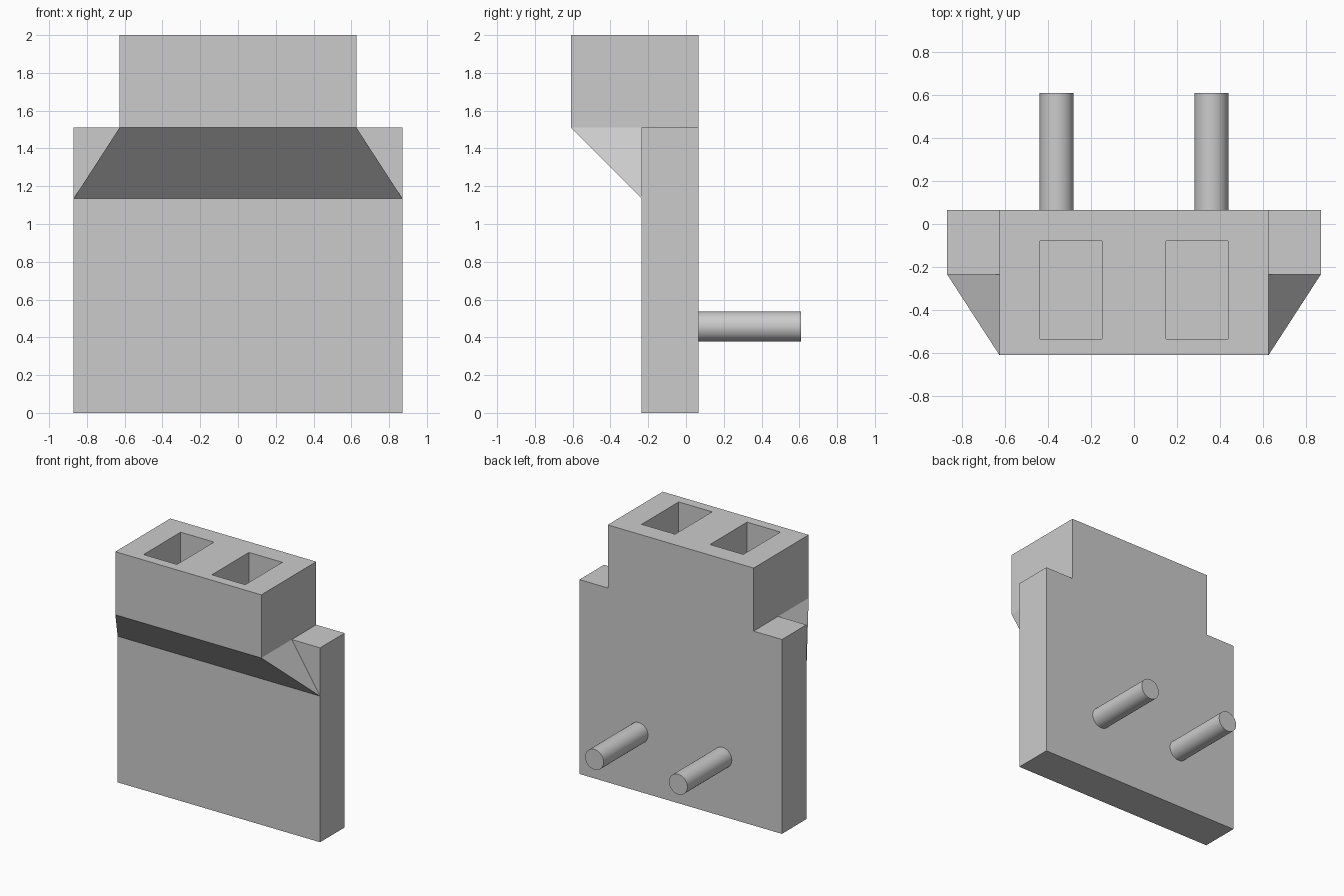
import bpy
import bmesh
import math
from mathutils import Vector

default = bpy.data.objects.get("Cube")
if default:
    bpy.data.objects.remove(default, do_unlink=True)

grey = bpy.data.materials.new("light_grey")
grey.use_nodes = True
colour = (0.6, 0.6, 0.6, 1)
grey.diffuse_color = colour
grey.node_tree.nodes["Principled BSDF"].inputs["Base Color"].default_value = colour


def add_object(name, bm):
    bmesh.ops.recalc_face_normals(bm, faces=bm.faces)
    mesh = bpy.data.meshes.new(name)
    bm.to_mesh(mesh)
    bm.free()
    mesh.materials.append(grey)
    obj = bpy.data.objects.new(name, mesh)
    bpy.context.collection.objects.link(obj)
    return obj


def box(name, low, high):
    low, high = Vector(low), Vector(high)
    bm = bmesh.new()
    bmesh.ops.create_cube(bm, size=1)
    bmesh.ops.scale(bm, vec=high - low, verts=bm.verts)
    bmesh.ops.translate(bm, vec=(low + high) / 2, verts=bm.verts)
    return add_object(name, bm)


# Main dimensions
wide, narrow = 0.87, 0.627
back, face, front = 0.065, -0.235, -0.61
shoulder, top = 1.51, 2.0

# Upright plate and the overhanging socket block
box("back_plate", (-wide, face, 0), (wide, back, shoulder))
block = box("socket_block", (-narrow, front, shoulder), (narrow, back, top))

# Sloped support that narrows towards the block
bm = bmesh.new()
for side in (-1, 1):
    bm.verts.new((side * wide, face, 1.135))
    bm.verts.new((side * narrow, front, shoulder))
    bm.verts.new((side * narrow, face, shoulder))
bmesh.ops.convex_hull(bm, input=bm.verts)
bmesh.ops.dissolve_limit(bm, angle_limit=math.radians(1),
                         verts=bm.verts, edges=bm.edges)
add_object("sloped_support", bm)

for side, label in ((-1, "right"), (1, "left")):
    # Rectangular socket cut down into the block
    x1, x2 = sorted((side * 0.15, side * 0.437))
    cutter = box(label + "_socket_cutter", (x1, -0.535, 1.6), (x2, -0.08, 2.1))
    cutter.hide_render = True
    cutter.hide_set(True)
    cut = block.modifiers.new(label + "_socket", 'BOOLEAN')
    cut.operation = 'DIFFERENCE'
    cut.solver = 'EXACT'
    cut.object = cutter

    # Round peg at the back
    bpy.ops.mesh.primitive_cylinder_add(
        vertices=48, radius=0.079, depth=0.61 - back,
        location=(side * 0.36, (0.61 + back) / 2, 0.457),
        rotation=(math.pi / 2, 0, 0))
    peg = bpy.context.object
    peg.name = label + "_peg"
    peg.data.materials.append(grey)
    bpy.ops.object.shade_smooth_by_angle(angle=math.radians(30))

# Bake the cuts and discard the cutters
bpy.context.view_layer.update()
graph = bpy.context.evaluated_depsgraph_get()
cut_mesh = bpy.data.meshes.new_from_object(block.evaluated_get(graph))
block.modifiers.clear()
block.data = cut_mesh
for label in ("right", "left"):
    bpy.data.objects.remove(bpy.data.objects[label + "_socket_cutter"], do_unlink=True)
